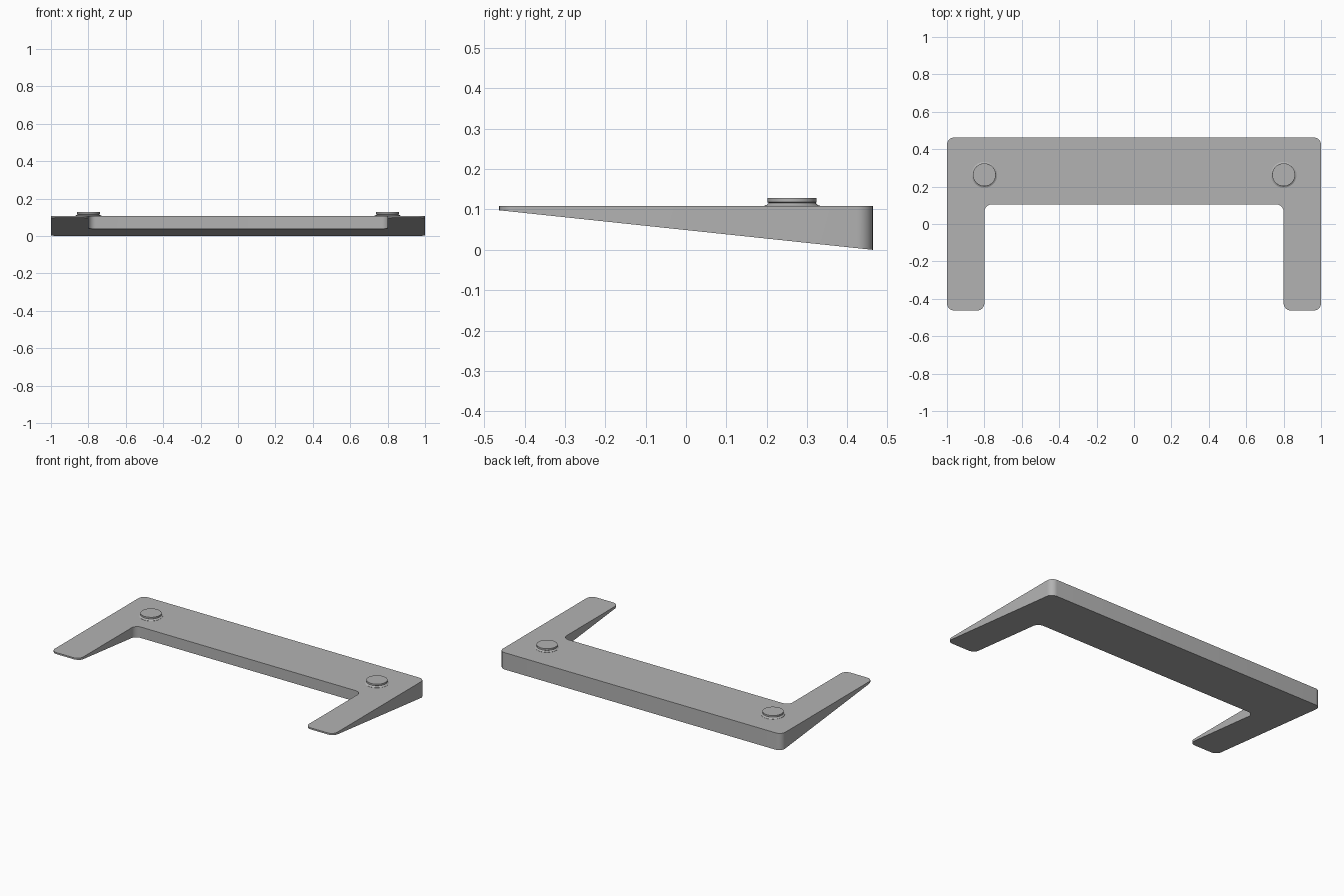
import bpy, bmesh, math
from mathutils import Vector

if "Cube" in bpy.data.objects:
    bpy.data.objects.remove(bpy.data.objects["Cube"], do_unlink=True)

HALF_Y, TOP = 0.463, 0.108   # half depth and deck height
TIP = 0.01                   # thickness at the arm tips
RADIUS = 0.04                # corner rounding

grey = bpy.data.materials.new("plain_grey")
grey.use_nodes = True
color = (0.45, 0.45, 0.45, 1)
grey.diffuse_color = color
grey.node_tree.nodes["Principled BSDF"].inputs["Base Color"].default_value = color


def finish(bm, name):
    bmesh.ops.recalc_face_normals(bm, faces=bm.faces)
    mesh = bpy.data.meshes.new(name)
    bm.to_mesh(mesh)
    bm.free()
    mesh.materials.append(grey)
    obj = bpy.data.objects.new(name, mesh)
    bpy.context.collection.objects.link(obj)
    bpy.ops.object.select_all(action="DESELECT")
    obj.select_set(True)
    bpy.context.view_layer.objects.active = obj
    bpy.ops.object.shade_smooth_by_angle(angle=math.radians(30))
    return obj


def rounded(corners, radius, steps=8):
    """Replace every right-angle corner of an outline with an arc."""
    points = []
    for i, c in enumerate(corners):
        c = Vector(c)
        a = (Vector(corners[i - 1]) - c).normalized() * radius
        b = (Vector(corners[(i + 1) % len(corners)]) - c).normalized() * radius
        for s in range(steps + 1):
            t = s / steps * math.pi / 2
            points.append(c + a * (1 - math.sin(t)) + b * (1 - math.cos(t)))
    return points


# U-shaped wedge: flat deck, sloping underside
outline = [(-1, -HALF_Y), (-0.8, -HALF_Y), (-0.8, 0.105), (0.8, 0.105),
           (0.8, -HALF_Y), (1, -HALF_Y), (1, HALF_Y), (-1, HALF_Y)]
bm = bmesh.new()
pts = rounded(outline, RADIUS)
upper = [bm.verts.new((p.x, p.y, TOP)) for p in pts]
lower = [bm.verts.new((p.x, p.y, (TOP - TIP) * (HALF_Y - p.y) / (2 * HALF_Y)))
         for p in pts]
bm.faces.new(upper)
bm.faces.new(lower[::-1])
for i in range(len(pts)):
    j = (i + 1) % len(pts)
    bm.faces.new((upper[i], lower[i], lower[j], upper[j]))
finish(bm, "wedge_frame")

# Round pads: flared collar, narrow neck and flat cap
profile = [(0.069, 0.104), (0.069, 0.109), (0.062, 0.112), (0.058, 0.116),
           (0.061, 0.118), (0.061, 0.128)]
SEGMENTS = 48
for side, x in (("left", 0.8), ("right", -0.8)):
    bm = bmesh.new()
    rings = []
    for r, z in profile:
        angles = [2 * math.pi * k / SEGMENTS for k in range(SEGMENTS)]
        rings.append([bm.verts.new((r * math.cos(a), r * math.sin(a), z)) for a in angles])
    for low, high in zip(rings, rings[1:]):
        for k in range(SEGMENTS):
            n = (k + 1) % SEGMENTS
            bm.faces.new((low[k], low[n], high[n], high[k]))
    bm.faces.new(rings[0][::-1])
    bm.faces.new(rings[-1])
    pad = finish(bm, side + "_round_pad")
    pad.location = (x, 0.263, 0)
